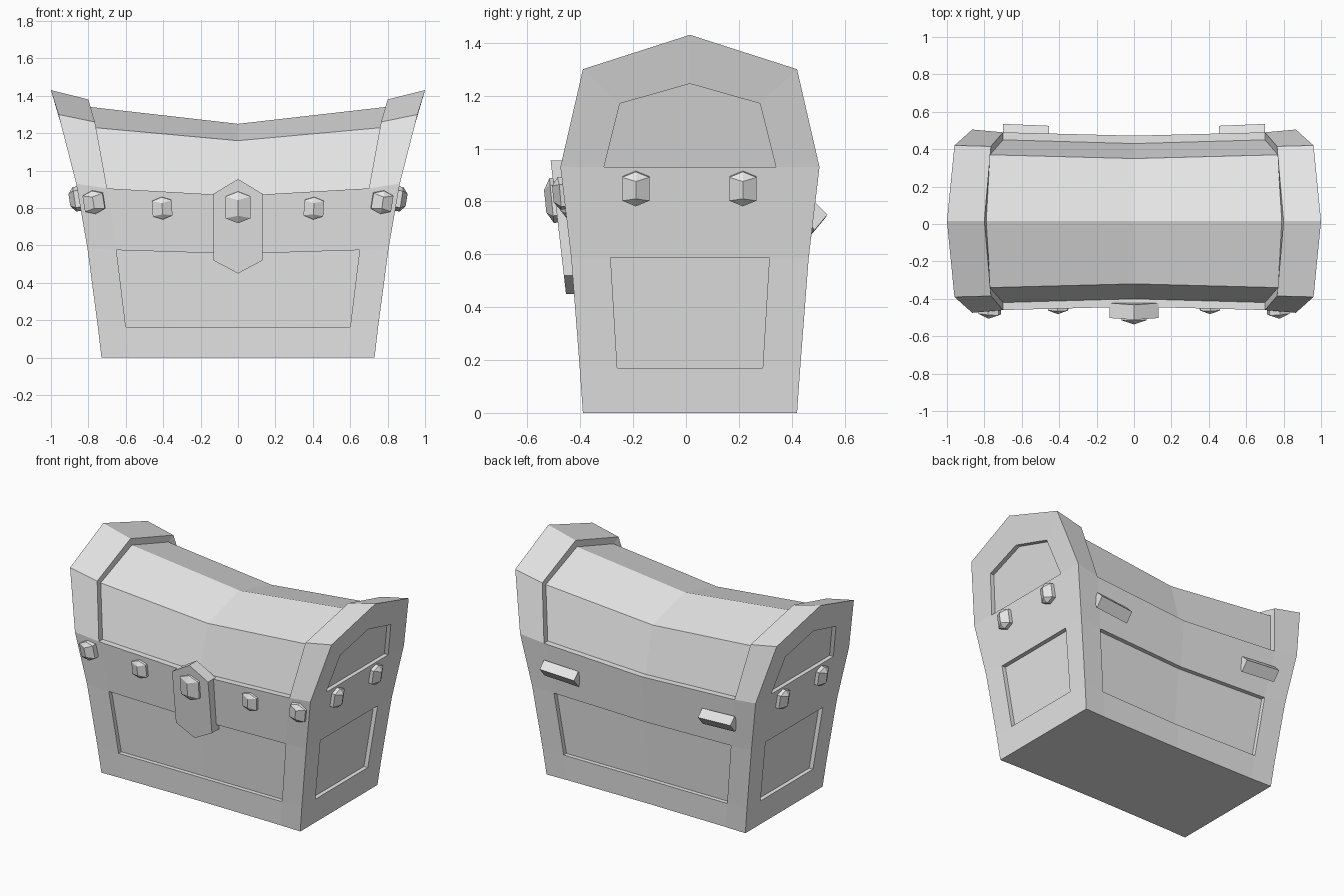
import bpy, bmesh, math
from mathutils import Matrix, Vector

cube = bpy.data.objects.get("Cube")
if cube:
    bpy.data.objects.remove(cube)

grey = bpy.data.materials.new("plain_grey")
grey.use_nodes = True
GREY = (0.8, 0.8, 0.8, 1)
grey.diffuse_color = GREY
grey.node_tree.nodes["Principled BSDF"].inputs["Base Color"].default_value = GREY

Y_MID = 0.015     # middle of the chest in depth
RECESS = 0.028    # depth of the sunken panels


def finish(bm, name):
    bmesh.ops.recalc_face_normals(bm, faces=bm.faces)
    mesh = bpy.data.meshes.new(name)
    bm.to_mesh(mesh)
    bm.free()
    mesh.materials.append(grey)
    return mesh


def add(mesh, name, matrix=None):
    ob = bpy.data.objects.new(name, mesh)
    bpy.context.scene.collection.objects.link(ob)
    if matrix:
        ob.matrix_world = matrix
    return ob


def hull(points, name):
    bm = bmesh.new()
    verts = [bm.verts.new(p) for p in points]
    bmesh.ops.convex_hull(bm, input=verts)
    bmesh.ops.dissolve_limit(bm, angle_limit=0.01, verts=bm.verts, edges=bm.edges)
    return finish(bm, name)


# Half profiles, bottom to ridge: (x, half depth, z)
LOWER = [(.58, .40, 0), (.60, .41, .165), (.65, .442, .575), (.70, .475, .905)]
END = [(.73, .405, 0), (.75, .417, .17), (.805, .449, .585), (.865, .49, .93),
       (.865, .49, .93), (.96, .405, 1.30), (1, 0, 1.43)]
BAND = LOWER + [LOWER[-1], (.765, .40, 1.26), (.80, 0, 1.38)]
LID = LOWER + [(.70, .435, .905), (.77, .355, 1.23), (.79, 0, 1.34)]
MID = [(0, .395, 0), (0, .40, .16), (0, .428, .555), (0, .457, .865),
       (0, .415, .865), (0, .335, 1.16), (0, 0, 1.25)]

chest = bmesh.new()
cache = {}


def face(*points):
    """Add a face, sharing vertices and dropping repeated corners."""
    verts = []
    for p in points:
        key = tuple(round(c, 4) for c in p)
        if key not in cache:
            cache[key] = chest.verts.new(key)
        if cache[key] not in verts:
            verts.append(cache[key])
    return chest.faces.new(verts) if len(verts) > 2 else None


def ring(profile, side):
    front = [(side * x, Y_MID - h, z) for x, h, z in profile]
    back = [(side * x, Y_MID + h, z) for x, h, z in profile[:-1]]
    return front + back[::-1]


# Chest shell: lofted rings, with the lid set in between the end bands
rings = [ring(END, -1), ring(BAND, -1), ring(LID, -1), ring(MID, 1),
         ring(LID, 1), ring(BAND, 1), ring(END, 1)]
panels = []
front_panel, back_panel = [], []
for k, (a, b) in enumerate(zip(rings, rings[1:])):
    for i in range(len(a) - 1):
        f = face(a[i], a[i + 1], b[i + 1], b[i])
        if k in (2, 3) and i == 1:
            front_panel.append(f)
        if k in (2, 3) and i == 10:
            back_panel.append(f)
    face(a[0], a[-1], b[-1], b[0])
panels += [(front_panel, (0, RECESS, 0)), (back_panel, (0, -RECESS, 0))]


def end_x(z):
    for (x0, _, z0), (x1, _, z1) in zip(END, END[1:]):
        if z0 < z1 and z0 <= z <= z1:
            return x0 + (x1 - x0) * (z - z0) / (z1 - z0)


# End walls with two panels each: (half depth, z) of the panel corners
INNER = [(.275, .17), (.30, .585), (.325, .93), (.265, 1.17), (0, 1.245)]
for side in (-1, 1):
    outer, inner = {}, {}
    for s in (-1, 1):
        P = outer[s] = [(side * x, Y_MID + s * h, z) for x, h, z in END]
        p = inner[s] = [(side * end_x(z), Y_MID + s * h, z) for h, z in INNER]
        face(P[1], p[0], p[1], P[2])
        face(P[3], p[2], p[3], P[5])
        face(P[5], p[3], p[4], P[6])
    F, B, f, b = outer[-1], outer[1], inner[-1], inner[1]
    face(F[0], B[0], B[1], b[0], f[0], F[1])
    face(F[2], f[1], b[1], B[2], B[3], b[2], f[2], F[3])
    low = face(f[0], b[0], b[1], f[1])
    high = face(f[2], b[2], b[3], f[4], f[3])
    panels += [([low], (-side * RECESS, 0, 0)), ([high], (-side * RECESS, 0, 0))]

bmesh.ops.recalc_face_normals(chest, faces=chest.faces)
for faces, move in panels:
    bmesh.ops.inset_region(chest, faces=faces, thickness=0, depth=0)
    verts = list({v for fc in faces for v in fc.verts})
    bmesh.ops.translate(chest, verts=verts, vec=move)
add(finish(chest, "chest_body"), "chest_body")

# Lock plate: six-sided, leaning with the front wall
OUTLINE = [(0, .955), (.132, .875), (.132, .52), (0, .45), (-.132, .52), (-.132, .875)]
lock = []
for x, z in OUTLINE:
    y = -.512 + (.955 - z) * .115
    lock += [(x, y, z), (x, y + .08, z)]
add(hull(lock, "lock_plate"), "lock_plate")

# Studs: faceted gems with an upright ridge
gem = [(0, -1, .25), (0, -1, -.25)]
for y in (.4, -.45):
    gem += [(0, y, .5), (0, y, -.5)]
    gem += [(sx * .5, y, sz * .34) for sx in (-1, 1) for sz in (-1, 1)]
stud = hull(gem, "stud")


def add_stud(name, place, size, yaw=0, lean=.1, roll=0):
    turn = (Matrix.Rotation(yaw, 4, 'Z') @ Matrix.Rotation(lean, 4, 'X')
            @ Matrix.Rotation(roll, 4, 'Y'))
    scale = Matrix.Diagonal(Vector((*size, 1)))
    add(stud, name, Matrix.Translation(place) @ turn @ scale)


add_stud("lock_stud", (0, -.488, .805), (.135, .045, .17))
for side, label in ((1, "left"), (-1, "right")):
    add_stud("front_inner_stud_" + label, (side * .405, -.443, .80),
             (.105, .036, .12), roll=side * .05)
    add_stud("front_outer_stud_" + label, (side * .77, -.462, .832),
             (.108, .042, .125), yaw=side * .08, roll=side * .15)
    for y, place in ((-.19, "front"), (.215, "back")):
        add_stud("end_stud_" + place + "_" + label, (side * .852, y, .85),
                 (.102, .05, .132), yaw=side * math.pi / 2, lean=.15)

    # Wedge hinges on the back wall, following its sag
    wedge = []
    for x, y, z in ((.455, .525, .735), (.70, .535, .75)):
        wedge += [(side * x, y, z), (side * x, y - .045, z + .045),
                  (side * x, y - .05, z - .06), (side * x, y - .08, z)]
    add(hull(wedge, "hinge_" + label), "hinge_" + label)
